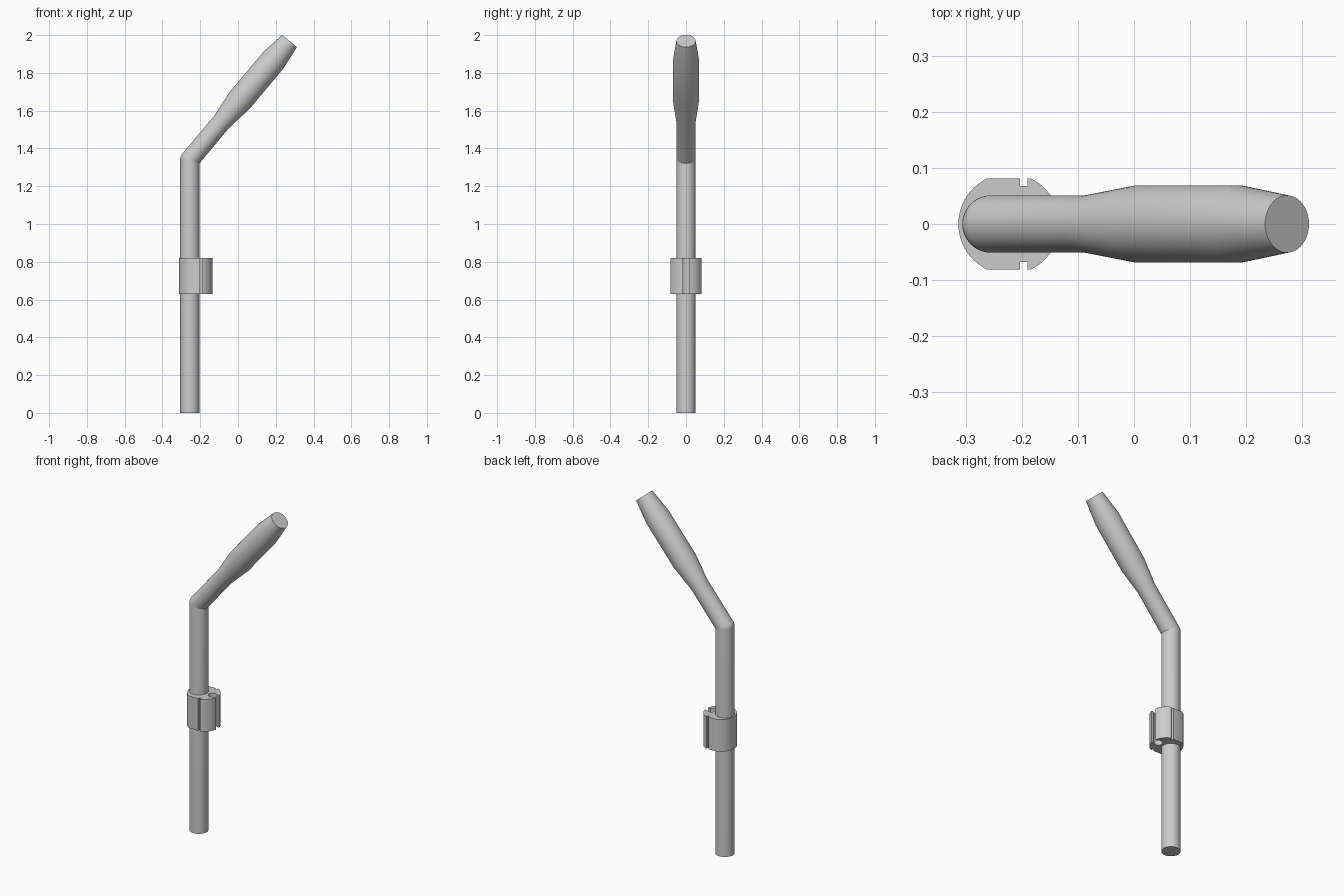
import bpy, bmesh
from math import radians, degrees, sin, cos, acos, asin, hypot
from mathutils import Matrix, Vector

if "Cube" in bpy.data.objects:
    bpy.data.objects.remove(bpy.data.objects["Cube"])

grey = bpy.data.materials.new("plain grey")
grey.use_nodes = True
grey.diffuse_color = (0.6, 0.6, 0.6, 1)
grey.node_tree.nodes["Principled BSDF"].inputs["Base Color"].default_value = (0.6, 0.6, 0.6, 1)


def finish(name, bm, matrix):
    """Turn a bmesh into a smooth-shaded object with sharp edges kept."""
    bmesh.ops.remove_doubles(bm, verts=bm.verts, dist=1e-5)
    bmesh.ops.recalc_face_normals(bm, faces=bm.faces)
    mesh = bpy.data.meshes.new(name)
    bm.to_mesh(mesh)
    bm.free()
    mesh.materials.append(grey)
    ob = bpy.data.objects.new(name, mesh)
    bpy.context.collection.objects.link(ob)
    ob.matrix_world = matrix
    bpy.ops.object.select_all(action='DESELECT')
    ob.select_set(True)
    bpy.context.view_layer.objects.active = ob
    bpy.ops.object.shade_smooth_by_angle(angle=radians(30))
    return ob


def lathe(name, profile, matrix):
    """Spin a (radius, height) profile around z."""
    bm = bmesh.new()
    verts = [bm.verts.new((r, 0, z)) for r, z in profile]
    edges = [bm.edges.new(pair) for pair in zip(verts, verts[1:])]
    bmesh.ops.spin(bm, geom=verts + edges, cent=(0, 0, 0), axis=(0, 0, 1),
                   angle=radians(360), steps=48)
    return finish(name, bm, matrix)


def arc(cx, radius, start, end, steps):
    return [(cx + radius * cos(radians(start + (end - start) * i / steps)),
             radius * sin(radians(start + (end - start) * i / steps)))
            for i in range(steps + 1)]


# Upright pole with a rounded elbow on top
pole_x, tube, bend_z = -0.255, 0.051, 1.34
elbow = [(x, bend_z + z) for x, z in arc(0, tube, 0, 90, 10)]
lathe("pole", [(0, 0), (tube, 0)] + elbow, Matrix.Translation((pole_x, 0, 0)))

# Slanted arm with a swollen grip
length, grip = 0.821, 0.069
arm_profile = [(0, 0), (tube, 0), (tube, 0.264), (grip, 0.409),
               (grip, 0.687), (tube, length), (0, length)]
lathe("arm_grip", arm_profile,
      Matrix.Translation((pole_x, 0, bend_z)) @ Matrix.Rotation(radians(40), 4, 'Y'))

# Clamp outline: round body, flattened sides, side slots, open cable hole
radius, flat, gap = 0.09, 0.081, 0.015
slot_in, slot_out, slot_y = 0.02, 0.033, 0.068
hole_x, hole_r = 0.056, 0.024
front = arc(0, radius, degrees(asin(gap / radius)), degrees(acos(slot_out / radius)), 14)
back = arc(0, radius, degrees(acos(-0.039 / radius)), 180, 14)
half = ([(x, min(y, flat)) for x, y in front]
        + [(slot_out, slot_y), (slot_in, slot_y), (slot_in, flat)]
        + [(x, min(y, flat)) for x, y in back])
opening = degrees(asin(gap / hole_r))
outline = (half + [(x, -y) for x, y in reversed(half[:-1])]
           + arc(hole_x, hole_r, 360 - opening, opening, 24))

bm = bmesh.new()
base = bm.faces.new([bm.verts.new((x, y, 0)) for x, y in outline])
top = bmesh.ops.extrude_face_region(bm, geom=[base], use_keep_orig=True)
bmesh.ops.translate(bm, vec=(0, 0, 0.19),
                    verts=[v for v in top["geom"] if isinstance(v, bmesh.types.BMVert)])
finish("clamp", bm, Matrix.Translation((-0.223, 0, 0.63)))
